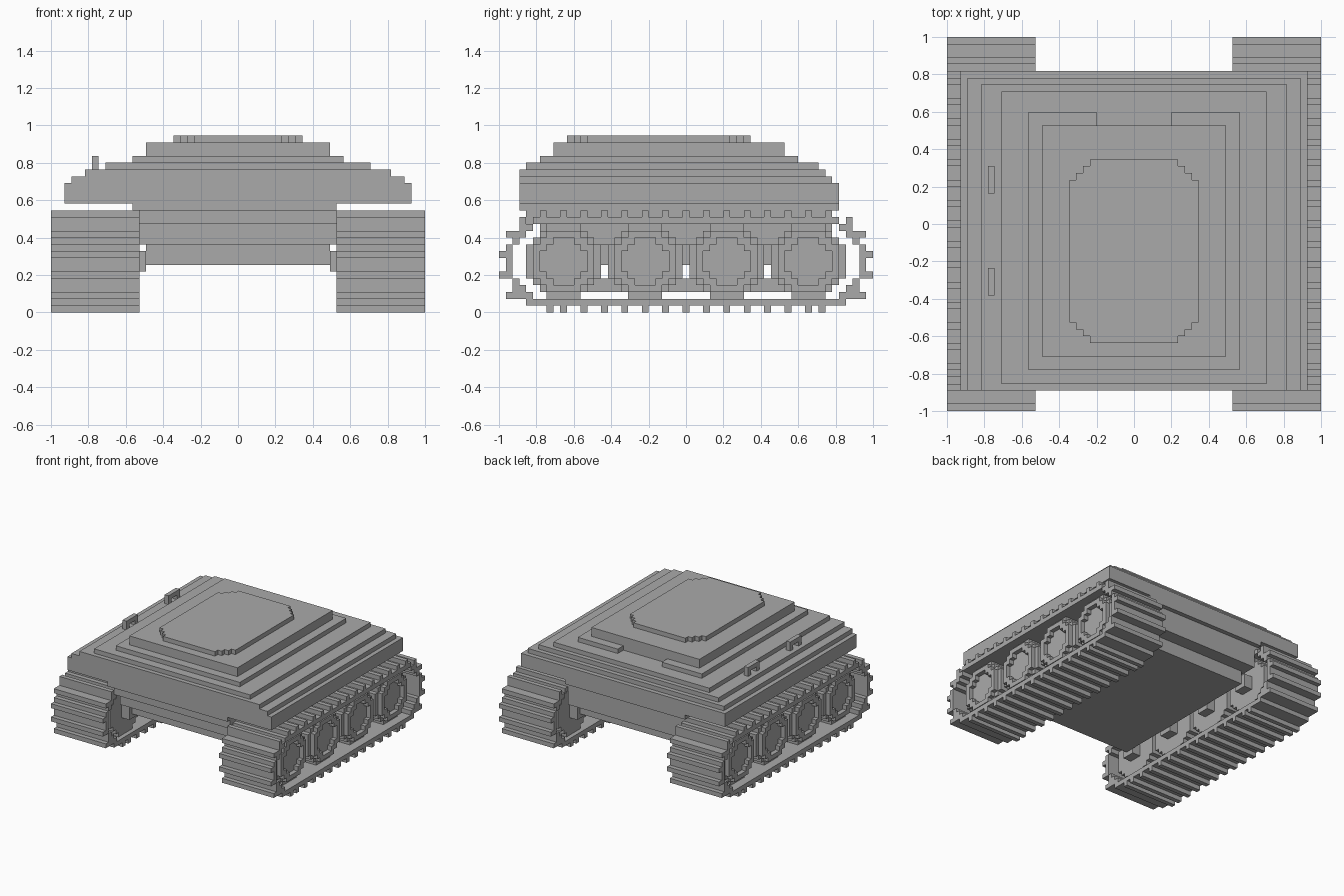
import bpy, bmesh, math

if "Cube" in bpy.data.objects:
    bpy.data.objects.remove(bpy.data.objects["Cube"], do_unlink=True)

N = 55            # grid cells along the longest side
U = 2 / N         # size of one cell

mat = bpy.data.materials.new("plain_grey")
mat.use_nodes = True
GREY = (0.40, 0.40, 0.40, 1)
mat.diffuse_color = GREY
mat.node_tree.nodes["Principled BSDF"].inputs["Base Color"].default_value = GREY


def solid(name, cells, lo, hi, axis="x"):
    """Extrude a set of 2D grid cells between lo and hi along an axis."""
    bm = bmesh.new()

    def face(points):
        verts = []
        for a, b, c in points:
            x, y, z = (c, a, b) if axis == "x" else (a, b, c)
            verts.append(bm.verts.new((x * U - 1, y * U - 1, z * U)))
        bm.faces.new(verts)

    for a, b in cells:
        ring = [(a, b), (a + 1, b), (a + 1, b + 1), (a, b + 1)]
        sides = [(a, b - 1), (a + 1, b), (a, b + 1), (a - 1, b)]
        face([(*p, hi) for p in ring])
        face([(*p, lo) for p in reversed(ring)])
        for i, neighbour in enumerate(sides):
            if neighbour not in cells:
                p, q = ring[i], ring[(i + 1) % 4]
                face([(*p, lo), (*q, lo), (*q, hi), (*p, hi)])
    bmesh.ops.remove_doubles(bm, verts=bm.verts, dist=U / 20)
    bmesh.ops.dissolve_limit(bm, angle_limit=0.01, verts=bm.verts, edges=bm.edges)
    bmesh.ops.recalc_face_normals(bm, faces=bm.faces)
    mesh = bpy.data.meshes.new(name)
    bm.to_mesh(mesh)
    bm.free()
    mesh.materials.append(mat)
    obj = bpy.data.objects.new(name, mesh)
    bpy.context.collection.objects.link(obj)
    return obj


def rect(a0, a1, b0, b1):
    return {(a, b) for a in range(a0, a1) for b in range(b0, b1)}


def slab(name, x, y, z):
    return solid(name, rect(*x, *y), *z, axis="z")


def both_sides(name, cells, lo, hi):
    solid("left_" + name, cells, lo, hi)
    solid("right_" + name, cells, N - hi, N - lo)


# Lower hull, stepped inwards towards the belly
slab("belly", (14, 41), (9, 46), (7, 10))
slab("lower_hull", (13, 42), (6, 49), (10, 13))
slab("middle_hull", (13, 42), (4, 49), (13, 15))
slab("hull_neck", (12, 42), (3, 50), (15, 16))

# Upper hull, a stack of shrinking slabs
slab("hull_body", (2, 53), (3, 50), (16, 19))
slab("hull_step_low", (3, 52), (3, 49), (19, 20))
slab("hull_step_middle", (5, 50), (3, 48), (20, 21))
slab("hull_step_high", (8, 47), (4, 47), (21, 22))
solid("turret_base", rect(12, 43, 6, 44) - rect(22, 33, 42, 44), 22, 23, "z")
slab("turret", (14, 41), (8, 42), (23, 25))

# Roof hatch with stepped corners
hatch = {(x, y) for x, y in rect(18, 37, 10, 37)
         if min(x - 18, 36 - x) + min(y - 10, 36 - y) >= 3}
solid("roof_hatch", hatch, 25, 26, "z")

# Grab handles on the right side of the roof
for label, y in (("front", 17), ("rear", 32)):
    solid(label + "_handle", rect(y, y + 4, 21, 23) - {(y + 1, 21), (y + 2, 21)}, 6, 7)


# Track belts: a thin loop with evenly spaced treads
def loop_distance(y, z):
    dy = max(7 - y, 0, y - 47)
    return math.hypot(dy, z - 7)


belt = {(y, z) for y, z in rect(0, N, 0, 15) if 5.5 <= loop_distance(y, z) < 6.5}
treads = {(y, z) for y in range(9, 46, 3) for z in (0, 14)}
for y, z in ((7, 0), (6, 14), (3, 13), (1, 11), (0, 8), (0, 5), (1, 2), (2, 2), (4, 1)):
    treads |= {(y, z), (N - 1 - y, z)}
both_sides("track", belt | treads, 42, 55)


# Road wheels with raised rims and recessed discs
def disc(cy, radius):
    return {(y, z) for y, z in rect(cy - 6, cy + 7, 1, 14)
            if math.hypot(y - cy, z - 7) < radius}


for i in range(4):
    cy = 9 + 12 * i
    tag = "_%d" % (i + 1)
    both_sides("wheel_rim" + tag, disc(cy, 5.5) - disc(cy, 4.5), 43, 53)
    both_sides("wheel_ring" + tag, disc(cy, 4.5) - disc(cy, 3.5), 43, 54)
    both_sides("wheel_disc" + tag, disc(cy, 3.5), 43, 53)
    both_sides("axle" + tag, rect(cy - 1, cy + 2, 6, 9), 41, 43)

# Rails joining the wheels low down
both_sides("wheel_rail", rect(9, 46, 3, 5), 46, 50)
